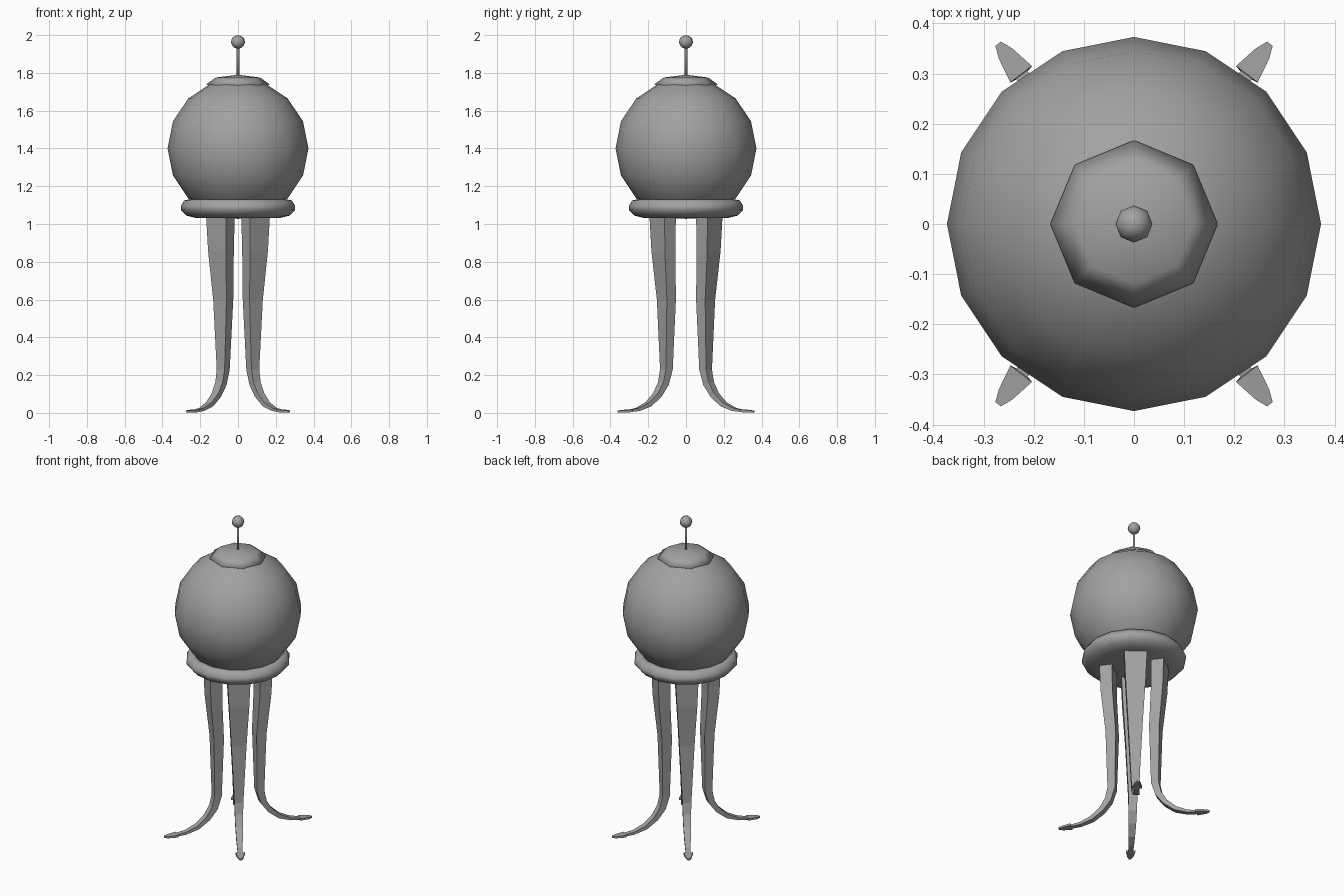
import bpy, bmesh, math
from mathutils import Vector

cube = bpy.data.objects.get("Cube")
if cube:
    bpy.data.objects.remove(cube, do_unlink=True)

grey = bpy.data.materials.new("plain grey")
grey.use_nodes = True
grey.diffuse_color = (0.36, 0.36, 0.36, 1)
grey.node_tree.nodes["Principled BSDF"].inputs["Base Color"].default_value = (0.36, 0.36, 0.36, 1)


def finish(name, bm, smooth):
    bmesh.ops.recalc_face_normals(bm, faces=bm.faces)
    for f in bm.faces:
        f.smooth = smooth
    mesh = bpy.data.meshes.new(name)
    bm.to_mesh(mesh)
    bm.free()
    mesh.materials.append(grey)
    obj = bpy.data.objects.new(name, mesh)
    bpy.context.collection.objects.link(obj)
    return obj


def ball(name, z, radius, height, segments, rings):
    bm = bmesh.new()
    bmesh.ops.create_uvsphere(bm, u_segments=segments, v_segments=rings, radius=1)
    bmesh.ops.scale(bm, vec=(radius, radius, height), verts=bm.verts)
    bmesh.ops.translate(bm, vec=(0, 0, z), verts=bm.verts)
    return finish(name, bm, True)


def lathe(name, profile, segments):
    bm = bmesh.new()
    points = [bm.verts.new((r, 0, z)) for r, z in profile]
    edges = [bm.edges.new(pair) for pair in zip(points, points[1:])]
    bmesh.ops.spin(bm, geom=points + edges, axis=(0, 0, 1), cent=(0, 0, 0),
                   angle=math.tau, steps=segments, use_duplicate=False)
    bmesh.ops.remove_doubles(bm, verts=bm.verts, dist=0.0005)
    return finish(name, bm, True)


# Head, cap and antenna
ball("head", 1.4, 0.373, 0.373, 16, 8)
ball("cap", 1.74, 0.167, 0.05, 8, 4)
lathe("antenna_rod", [(0, 1.77), (0.007, 1.77), (0.007, 1.95), (0, 1.95)], 8)
ball("antenna_tip", 1.964, 0.037, 0.036, 8, 6)

# Rounded collar closed underneath
lathe("collar", [(0, 1.03), (0.22, 1.031), (0.275, 1.045), (0.303, 1.075), (0.303, 1.095),
                 (0.285, 1.125), (0.255, 1.131), (0.22, 1.1)], 16)

# Leg stations: distance out, height, width, thickness
STATIONS = [
    (0.155, 1.06, 0.135, 0.075), (0.15, 0.86, 0.118, 0.07), (0.13, 0.6, 0.088, 0.06),
    (0.13, 0.23, 0.052, 0.045), (0.15, 0.155, 0.048, 0.038), (0.19, 0.095, 0.044, 0.03),
    (0.25, 0.045, 0.038, 0.024), (0.32, 0.018, 0.032, 0.016), (0.372, 0.011, 0.028, 0.012),
    (0.374, 0.011, 0.054, 0.014), (0.425, 0.008, 0.034, 0.012), (0.45, 0.007, 0.014, 0.01),
]
out = Vector((math.cos(math.radians(53)), math.sin(math.radians(53)), 0))
side = Vector((-out.y, out.x, 0))
up = Vector((0, 0, 1))


def leg(name, sx, sy):
    bm = bmesh.new()
    centres = [out * s[0] + up * s[1] for s in STATIONS]
    loops = []
    for i, (r, z, w, d) in enumerate(STATIONS):
        along = (centres[min(i + 1, len(centres) - 1)] - centres[max(i - 1, 0)]).normalized()
        across = side.cross(along)
        loop = []
        for a, b in ((-1, -1), (1, -1), (1, 1), (-1, 1)):
            p = centres[i] + side * (a * w / 2) + across * (b * d / 2)
            loop.append(bm.verts.new((p.x * sx, p.y * sy, max(p.z, 0))))
        loops.append(loop)
    for lower, upper in zip(loops, loops[1:]):
        for k in range(4):
            n = (k + 1) % 4
            bm.faces.new((lower[k], lower[n], upper[n], upper[k]))
    bm.faces.new(loops[0])
    bm.faces.new(loops[-1])
    return finish(name, bm, False)


# Four mirrored legs
for sy, end in ((-1, "front"), (1, "back")):
    for sx, hand in ((1, "left"), (-1, "right")):
        leg(f"{end}_{hand}_leg", sx, sy)
